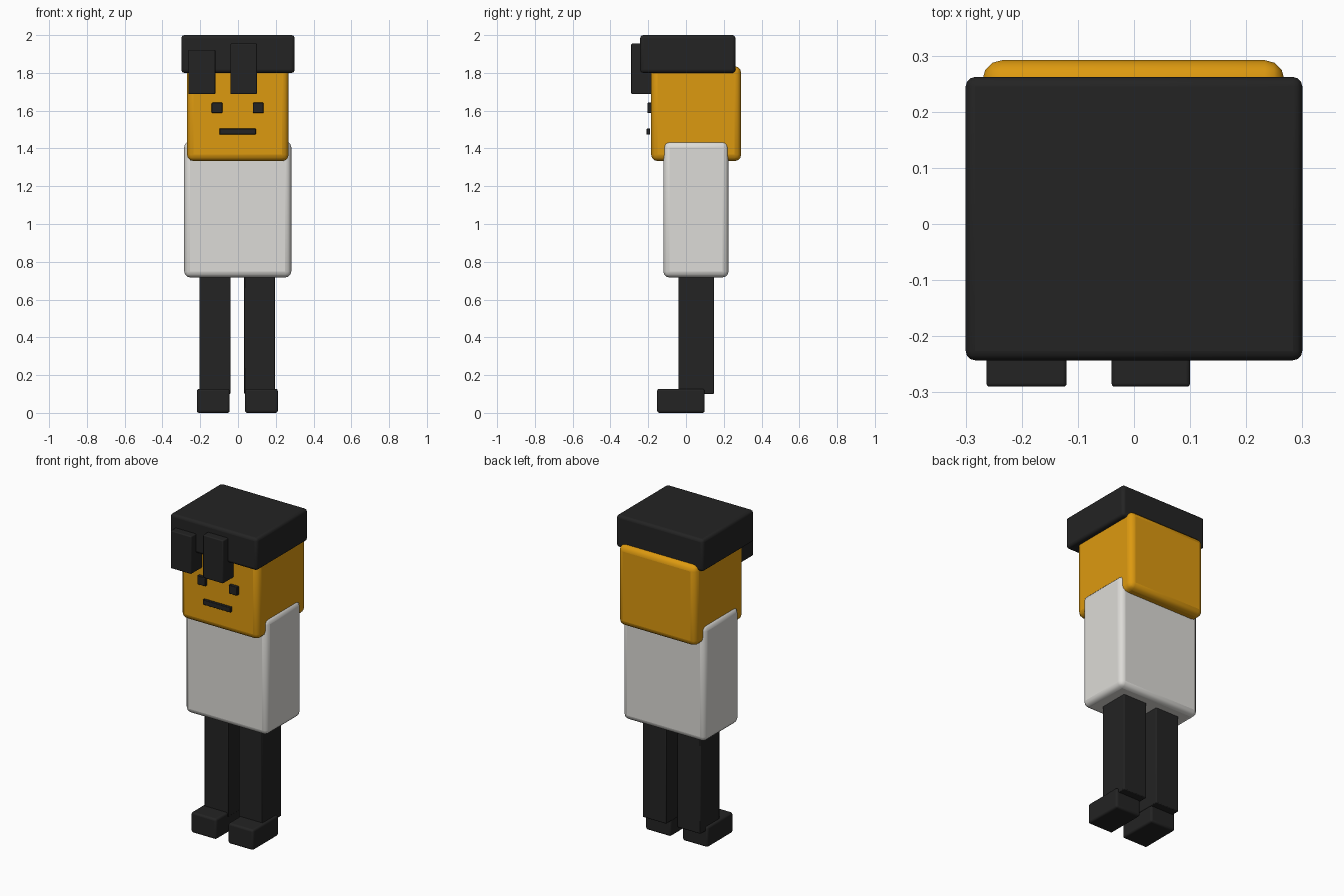
import bpy, bmesh
from mathutils import Vector

if "Cube" in bpy.data.objects:
    bpy.data.objects.remove(bpy.data.objects["Cube"])


def material(name, rgb):
    m = bpy.data.materials.new(name)
    m.diffuse_color = (*rgb, 1)
    m.use_nodes = True
    m.node_tree.nodes["Principled BSDF"].inputs["Base Color"].default_value = m.diffuse_color
    return m


BLACK = material("soft black", (0.017, 0.017, 0.017))
SKIN = material("amber", (0.72, 0.32, 0.005))
WHITE = material("warm white", (0.72, 0.71, 0.68))


def block(name, x, y, z, mat, bevel, segments=3):
    """Rounded box spanning the given (min, max) ranges."""
    bm = bmesh.new()
    bmesh.ops.create_cube(bm, size=1)
    for v in bm.verts:
        v.co = Vector([(r[0] + r[1]) / 2 + c * (r[1] - r[0])
                       for c, r in zip(v.co, (x, y, z))])
    me = bpy.data.meshes.new(name)
    bm.to_mesh(me)
    bm.free()
    me.materials.append(mat)
    ob = bpy.data.objects.new(name, me)
    bpy.context.collection.objects.link(ob)
    mod = ob.modifiers.new("rounded edges", 'BEVEL')
    mod.width = bevel
    mod.segments = segments
    bpy.ops.object.select_all(action='DESELECT')
    ob.select_set(True)
    bpy.context.view_layer.objects.active = ob
    bpy.ops.object.shade_smooth_by_angle()
    return ob


# Head, hair and fringe
block("head", (-0.27, 0.268), (-0.185, 0.292), (1.333, 1.835), SKIN, 0.035)
block("hair_cap", (-0.30, 0.30), (-0.243, 0.262), (1.80, 2.0), BLACK, 0.017)
block("fringe_left", (-0.263, -0.12), (-0.29, -0.16), (1.687, 1.922), BLACK, 0.006)
block("fringe_right", (-0.04, 0.10), (-0.29, -0.16), (1.687, 1.955), BLACK, 0.006)

# Face
for side, x in (("left", -0.111), ("right", 0.107)):
    block("eye_" + side, (x - 0.028, x + 0.028), (-0.204, -0.18),
          (1.588, 1.642), BLACK, 0.003, 2)
block("mouth", (-0.098, 0.094), (-0.209, -0.19), (1.474, 1.505), BLACK, 0.003, 2)

# Torso
block("torso", (-0.285, 0.282), (-0.12, 0.225), (0.717, 1.438), WHITE, 0.032)

# Legs and shoes
for side, x in (("left", -0.122), ("right", 0.115)):
    block("leg_" + side, (x - 0.082, x + 0.082), (-0.04, 0.148),
          (0.10, 0.76), BLACK, 0.005, 2)
for side, x in (("left", -0.131), ("right", 0.124)):
    block("shoe_" + side, (x - 0.087, x + 0.087), (-0.153, 0.099),
          (0.0, 0.127), BLACK, 0.012)
